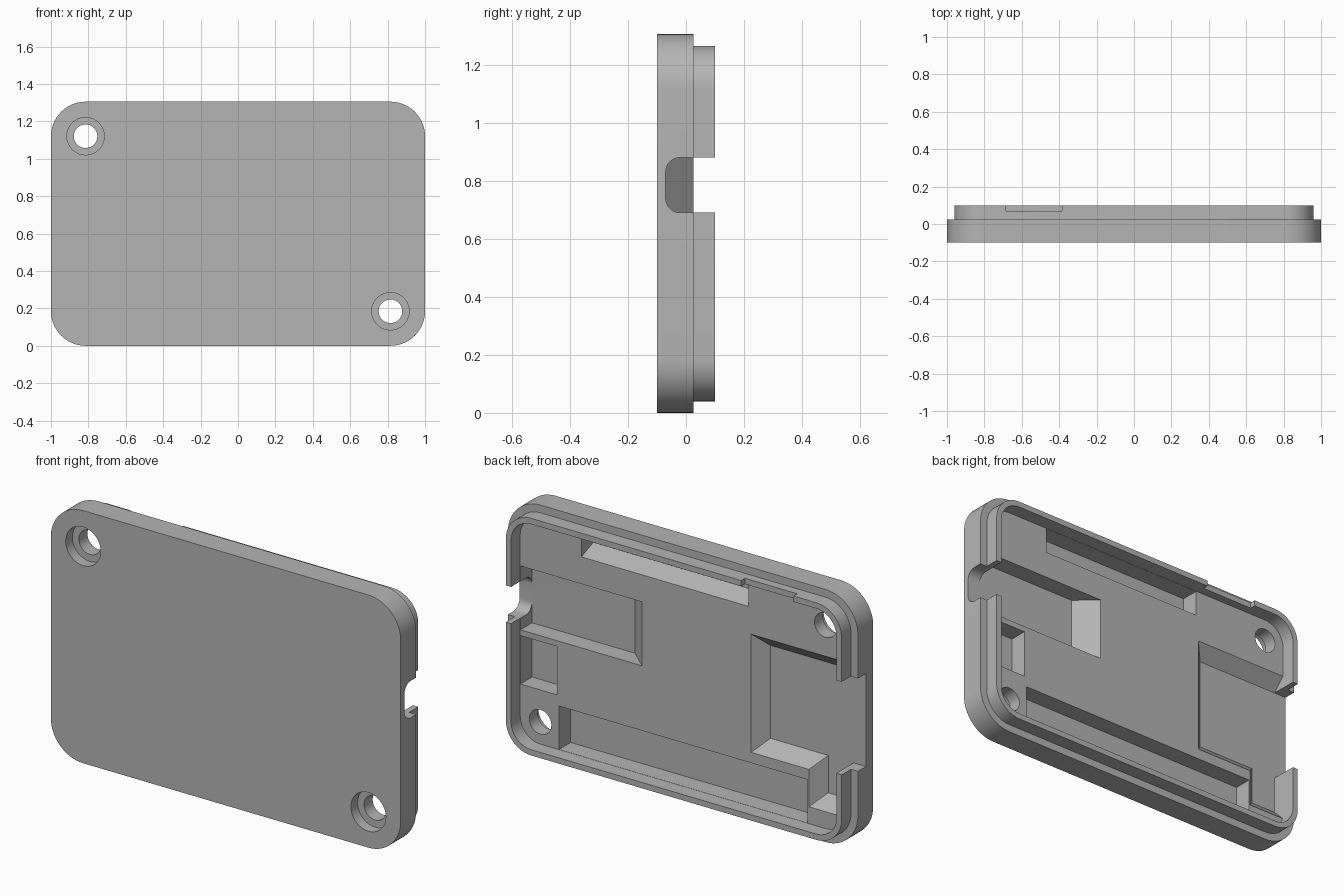
import bpy, bmesh, math

old = bpy.data.objects.get("Cube")
if old:
    bpy.data.objects.remove(old, do_unlink=True)

HALF_W, HEIGHT, RADIUS = 1.0, 1.305, 0.185
FRONT, FLOOR, RIM = -0.1, 0.025, 0.1

grey = bpy.data.materials.new("plain grey")
grey.use_nodes = True
colour = (0.46, 0.46, 0.46, 1)
grey.diffuse_color = colour
grey.node_tree.nodes["Principled BSDF"].inputs["Base Color"].default_value = colour


def loft(name, loops):
    """Closed solid through equally long loops of points, capped at both ends."""
    bm = bmesh.new()
    rings = [[bm.verts.new(p) for p in loop] for loop in loops]
    n = len(rings[0])
    for a, b in zip(rings, rings[1:]):
        for i in range(n):
            j = (i + 1) % n
            bm.faces.new((a[i], a[j], b[j], b[i]))
    bm.faces.new(rings[0])
    bm.faces.new(rings[-1][::-1])
    bmesh.ops.recalc_face_normals(bm, faces=bm.faces[:])
    mesh = bpy.data.meshes.new(name)
    bm.to_mesh(mesh)
    bm.free()
    mesh.materials.append(grey)
    obj = bpy.data.objects.new(name, mesh)
    bpy.context.collection.objects.link(obj)
    return obj


def rounded_loop(inset, y, steps=14):
    """Rounded rectangle outline, parallel to the front."""
    r = RADIUS - inset
    pts = []
    for k, (sx, sz) in enumerate(((1, 1), (-1, 1), (-1, -1), (1, -1))):
        cx = sx * (HALF_W - RADIUS)
        cz = HEIGHT / 2 + sz * (HEIGHT / 2 - RADIUS)
        for i in range(steps + 1):
            a = math.pi / 2 * (k + i / steps)
            pts.append((cx + r * math.cos(a), y, cz + r * math.sin(a)))
    return pts


def pocket(x0, x1, z0, z1, bottom, top=0.035, slopes=(0, 0, 0, 0)):
    """Box cutter sunk from the floor, with an optional draft on each side."""
    loops = []
    for y in (bottom, top):
        d = FLOOR - y
        a, b = x0 + slopes[0] * d, x1 - slopes[1] * d
        c, e = z0 + slopes[2] * d, z1 - slopes[3] * d
        loops.append([(a, y, c), (b, y, c), (b, y, e), (a, y, e)])
    return loft("cutter", loops)


def round_cutter(x, z, r, y0, y1, n=40):
    angles = [2 * math.pi * i / n for i in range(n)]
    return loft("cutter", [[(x + r * math.cos(a), y, z + r * math.sin(a)) for a in angles]
                           for y in (y0, y1)])


def port_cutter(z0, z1, bottom, r, steps=8):
    """Side port with two rounded corners at its deep edge."""
    profile = [(0.2, z1), (0.2, z0)]
    for cz, start in ((z0 + r, 1.5), (z1 - r, 1.0)):
        for i in range(steps + 1):
            a = math.pi * (start - 0.5 * i / steps)
            profile.append((bottom + r + r * math.cos(a), cz + r * math.sin(a)))
    return loft("cutter", [[(x, y, z) for y, z in profile] for x in (0.9, 1.1)])


def cut(target, cutter):
    cutter.hide_render = True
    mod = target.modifiers.new("cut", 'BOOLEAN')
    mod.operation, mod.solver, mod.object = 'DIFFERENCE', 'EXACT', cutter
    bpy.context.view_layer.objects.active = target
    bpy.ops.object.modifier_apply(modifier=mod.name)
    bpy.data.objects.remove(cutter, do_unlink=True)


# Plate with a stepped, raised lip around the back
lid = loft("case_lid", [rounded_loop(i, y) for i, y in (
    (0, FRONT), (0, FLOOR), (0.04, FLOOR), (0.04, RIM), (0.07, RIM), (0.07, FLOOR))])

IN_X, IN_LOW, IN_HIGH = 0.929, 0.071, HEIGHT - 0.071
DEEP, SHALLOW = -0.07, -0.04

# Pockets in the inner floor
cut(lid, pocket(0.235, IN_X, 0.63, 0.96, DEEP, slopes=(1.1, 0, 0, 0)))
cut(lid, pocket(0.72, IN_X, 0.35, 0.6, DEEP))
cut(lid, pocket(-0.375, 0.58, 1.1, IN_HIGH, DEEP, slopes=(0, 0, 0.4, 0)))
cut(lid, pocket(-0.713, 0.708, IN_LOW, 0.295, DEEP))
cut(lid, pocket(-IN_X, -0.39, 0.35, 0.96, SHALLOW, slopes=(0, 1, 1, 1)))
cut(lid, pocket(-IN_X, -0.72, 0.157, 0.6, SHALLOW, slopes=(0, 1, 1, 0)))

# Openings through the side walls and the shallow notch in the top lip
cut(lid, pocket(-1.1, -0.88, 0.415, 0.895, SHALLOW, top=0.2))
cut(lid, port_cutter(0.69, 0.88, DEEP, 0.05))
cut(lid, pocket(-0.685, -0.385, 1.2, 1.29, 0.07, top=0.2))

# Counterbored screw holes in opposite corners
for side in (-1, 1):
    x, z = side * 0.815, HEIGHT / 2 - side * 0.468
    cut(lid, round_cutter(x, z, 0.1, -0.2, -0.045))
    cut(lid, round_cutter(x, z, 0.063, -0.2, 0.2))

# Smooth rounded corners, crisp edges
bpy.ops.object.select_all(action='DESELECT')
lid.select_set(True)
bpy.context.view_layer.objects.active = lid
bpy.ops.object.shade_smooth_by_angle(angle=math.radians(30))
